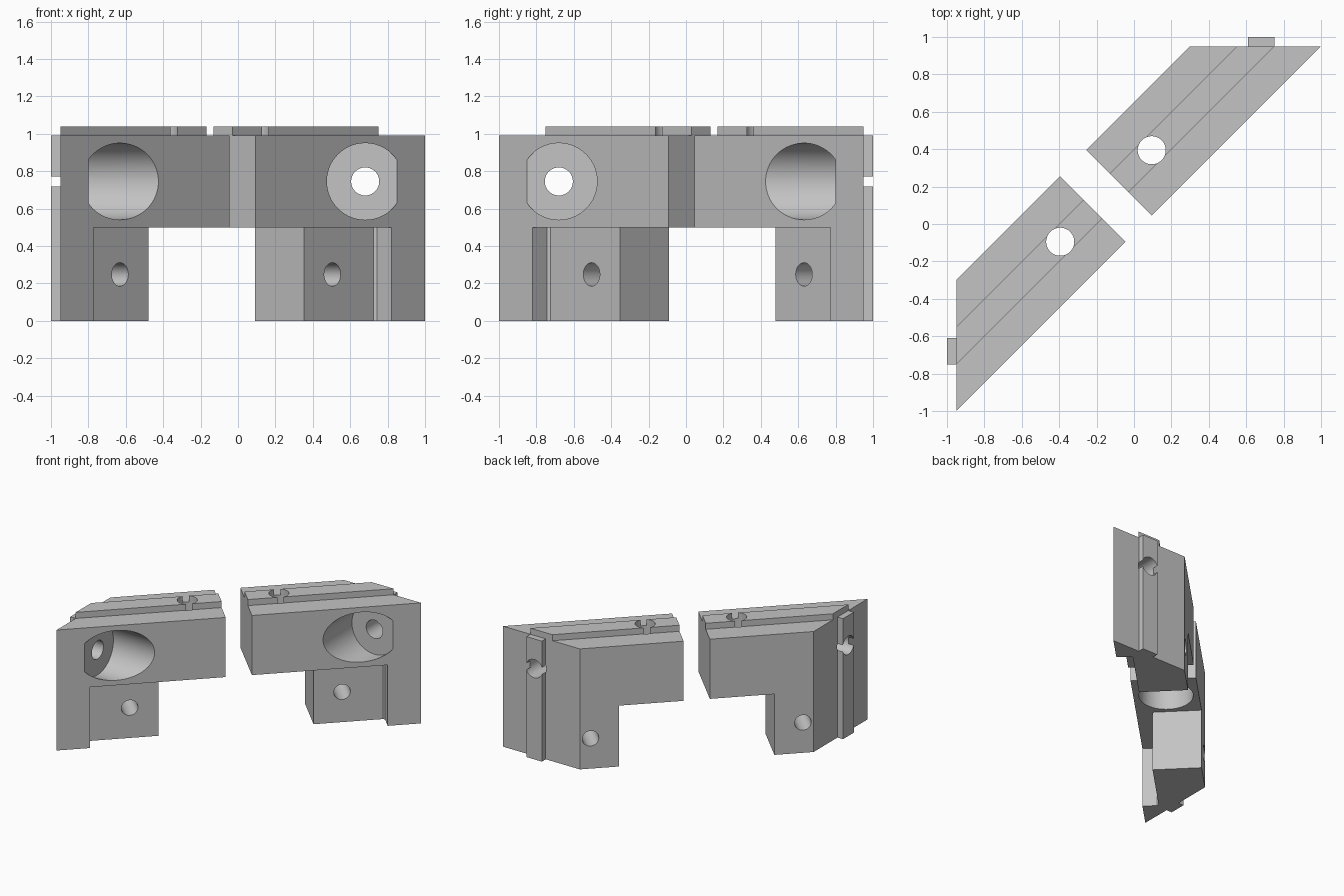
import bpy, bmesh, math
from mathutils import Matrix, Vector

cube = bpy.data.objects.get("Cube")
if cube:
    bpy.data.objects.remove(cube)

grey = bpy.data.materials.new("plain_grey")
grey.use_nodes = True
colour = (0.55, 0.55, 0.55, 1)
grey.diffuse_color = colour
grey.node_tree.nodes["Principled BSDF"].inputs["Base Color"].default_value = colour

# Diagonal frame: u runs along the bar, v across it
DIAGONAL = Matrix.Rotation(math.radians(45), 4, "Z")
NEAR, FAR = -0.035, 0.46       # bar faces across v
U_END, U_LEG, U_STEP = 0.099, 0.587, 1.126
TOP, ARCH, RIB_TOP = 0.99, 0.5, 1.04
MITRE = 0.95                   # y of the mitred end


def new_object(name, bm, matrix=None):
    if matrix:
        bm.transform(matrix)
    bmesh.ops.recalc_face_normals(bm, faces=bm.faces)
    mesh = bpy.data.meshes.new(name)
    bm.to_mesh(mesh)
    bm.free()
    mesh.materials.append(grey)
    ob = bpy.data.objects.new(name, mesh)
    bpy.context.collection.objects.link(ob)
    return ob


def box(name, low, high, matrix=None):
    bm = bmesh.new()
    low, high = Vector(low), Vector(high)
    bmesh.ops.create_cube(bm, size=1)
    bm.transform(Matrix.Translation((low + high) / 2) @ Matrix.Diagonal((*(high - low), 1)))
    return new_object(name, bm, matrix)


def cylinder(name, radius, start, end, matrix=None):
    bm = bmesh.new()
    start, end = Vector(start), Vector(end)
    axis = end - start
    bmesh.ops.create_cone(bm, cap_ends=True, segments=64, radius1=radius,
                          radius2=radius, depth=axis.length)
    turn = Vector((0, 0, 1)).rotation_difference(axis).to_matrix().to_4x4()
    bm.transform(Matrix.Translation((start + end) / 2) @ turn)
    return new_object(name, bm, matrix)


def combine(target, tool, operation):
    mod = target.modifiers.new(tool.name, "BOOLEAN")
    mod.operation = operation
    mod.solver = "EXACT"
    mod.object = tool
    tool.hide_render = True
    bpy.context.view_layer.update()
    graph = bpy.context.evaluated_depsgraph_get()
    mesh = bpy.data.meshes.new_from_object(target.evaluated_get(graph))
    target.modifiers.clear()
    target.data = mesh
    bpy.data.objects.remove(tool)


# Bar section with the raised top rib, extruded along the diagonal
rib_near, rib_far = 0.141, 0.283
section = [(NEAR, 0), (FAR, 0), (FAR, TOP), (rib_far, TOP), (rib_far, RIB_TOP),
           (rib_near, RIB_TOP), (rib_near, TOP), (NEAR, TOP)]
bm = bmesh.new()
face = bm.faces.new([bm.verts.new((U_END, v, z)) for v, z in section])
sweep = bmesh.ops.extrude_face_region(bm, geom=[face])["geom"]
bmesh.ops.translate(bm, vec=(1.6, 0, 0),
                    verts=[g for g in sweep if isinstance(g, bmesh.types.BMVert)])
bracket = new_object("back_bracket", bm, DIAGONAL)

# Mitred end, open arch under the bar and recess in the leg
for tool in (box("mitre_cut", (-2, MITRE, -1), (3, 4, 2)),
             box("arch_cut", (-1, -1, -1), (U_LEG, 1, ARCH), DIAGONAL),
             box("recess_cut", (0.3, -1, -1), (U_STEP, 0.089, ARCH), DIAGONAL)):
    combine(bracket, tool, "DIFFERENCE")

# Upright rib on the mitred end
combine(bracket, box("end_rib", (0.61, 0.85, 0), (0.75, 1.0, TOP)), "UNION")

# Bolt holes with wide counterbores, and the cross hole through the leg
bolt_u, bolt_v = 0.346, 0.212
end_x, end_z = 0.68, 0.745
wall = 0.15
for tool in (
        cylinder("top_bolt", 0.075, (bolt_u, bolt_v, 0.3), (bolt_u, bolt_v, 1.3), DIAGONAL),
        cylinder("top_counterbore", 0.205, (bolt_u, bolt_v, 0.3),
                 (bolt_u, bolt_v, TOP - wall), DIAGONAL),
        cylinder("end_bolt", 0.075, (end_x, 0.2, end_z), (end_x, 1.3, end_z)),
        cylinder("end_counterbore", 0.205, (end_x, 0, end_z), (end_x, MITRE - wall, end_z)),
        cylinder("leg_hole", 0.0625, (0.803, -0.5, 0.248), (0.803, 1, 0.248), DIAGONAL)):
    combine(bracket, tool, "DIFFERENCE")

# Matching bracket mirrored across the other diagonal
bm = bmesh.new()
bm.from_mesh(bracket.data)
mirror = Matrix(((0, -1, 0, 0), (-1, 0, 0, 0), (0, 0, 1, 0), (0, 0, 0, 1)))
twin = new_object("front_bracket", bm, mirror)

# Smooth hole walls, crisp edges
for ob in (bracket, twin):
    bpy.ops.object.select_all(action="DESELECT")
    ob.select_set(True)
    bpy.context.view_layer.objects.active = ob
    bpy.ops.object.shade_smooth_by_angle(angle=math.radians(30))
